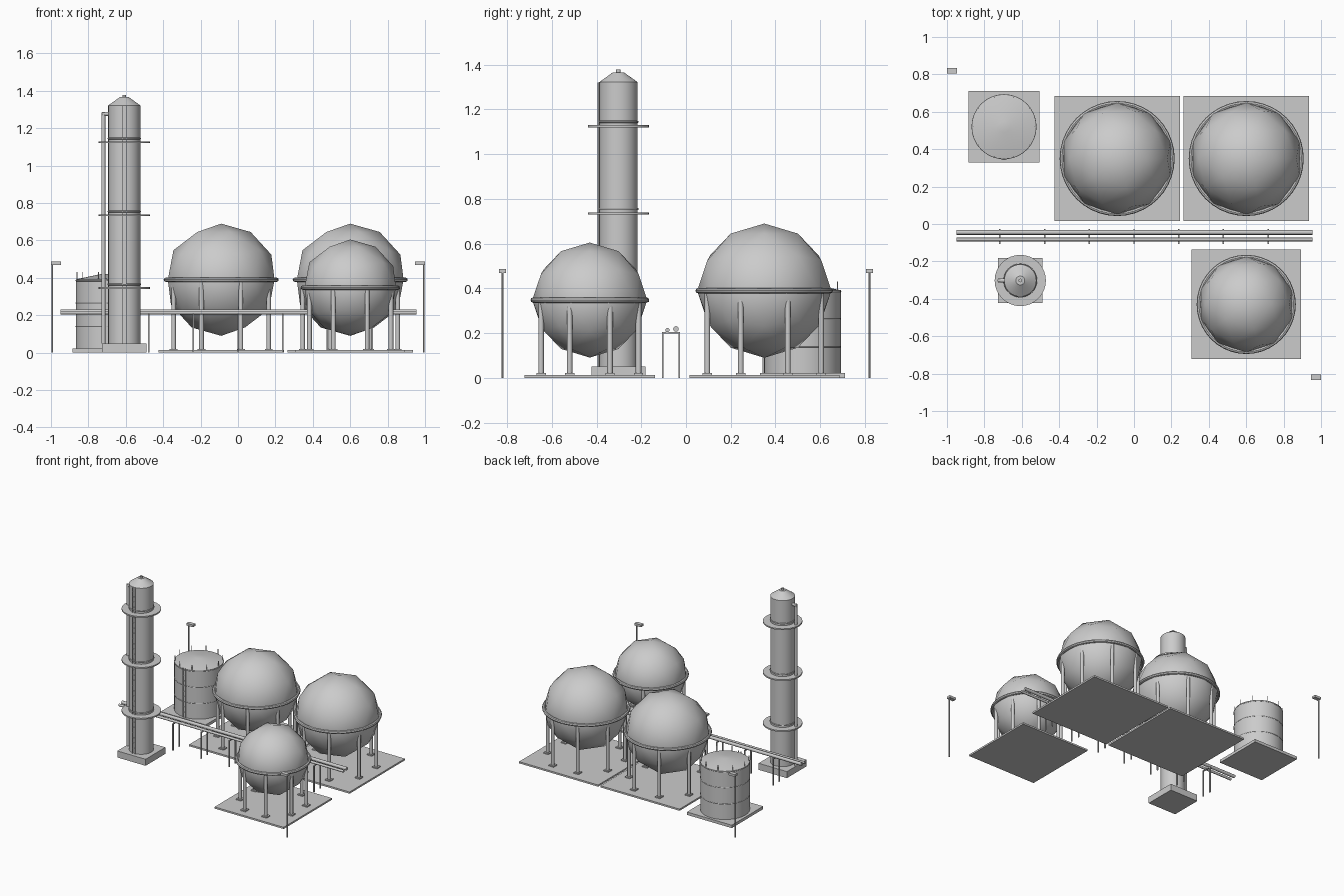
import bpy, math
from math import cos, sin, pi, radians

if "Cube" in bpy.data.objects:
    bpy.data.objects.remove(bpy.data.objects["Cube"])

grey = bpy.data.materials.new("plant_grey")
grey.diffuse_color = (0.6, 0.6, 0.6, 1)
grey.use_nodes = True
grey.node_tree.nodes["Principled BSDF"].inputs["Base Color"].default_value = grey.diffuse_color


def finish(name, smooth=True):
    ob = bpy.context.object
    ob.name = name
    ob.data.materials.clear()
    ob.data.materials.append(grey)
    if smooth:
        bpy.ops.object.shade_smooth_by_angle(angle=radians(35))
    return ob


def box(name, x, y, z0, z1, sx, sy):
    bpy.ops.mesh.primitive_cube_add(size=1, location=(x, y, (z0 + z1) / 2))
    ob = bpy.context.object
    ob.scale = (sx, sy, z1 - z0)
    bpy.ops.object.transform_apply(location=False, rotation=False, scale=True)
    return finish(name, False)


def tube(name, x, y, z0, z1, r, n=32, r_top=None):
    bpy.ops.mesh.primitive_cone_add(vertices=n, radius1=r, radius2=r if r_top is None else r_top,
                                    depth=z1 - z0, location=(x, y, (z0 + z1) / 2))
    return finish(name)


def pipe_x(name, x0, x1, y, z, r, n=12):
    bpy.ops.mesh.primitive_cylinder_add(vertices=n, radius=r, depth=x1 - x0,
                                        location=((x0 + x1) / 2, y, z), rotation=(0, pi / 2, 0))
    return finish(name)


def hoop(name, x, y, z, r, minor, n=32):
    bpy.ops.mesh.primitive_torus_add(major_radius=r, minor_radius=minor, major_segments=n,
                                     minor_segments=8, location=(x, y, z))
    return finish(name)


def ladder(name, x, y, z0, z1, width, step):
    for s in (-1, 1):
        box(name + "_rail", x + s * width / 2, y, z0, z1, 0.004, 0.006)
    z = z0 + step
    while z < z1:
        box(name + "_rung", x, y, z - 0.002, z + 0.002, width, 0.004)
        z += step


# spherical tanks: pad, faceted shell, equator girder, eight legs with foot plates
def sphere_tank(x, y, z, r, pad):
    box("sphere_pad", x, y, 0, 0.013, pad, pad)
    bpy.ops.mesh.primitive_ico_sphere_add(subdivisions=2, radius=r, location=(x, y, z))
    finish("sphere_shell")
    hoop("sphere_girder", x, y, z, r * 0.985, 0.012, 40)
    for k in range(8):
        a = pi / 8 + k * pi / 4
        lx, ly = x + 0.917 * r * cos(a), y + 0.917 * r * sin(a)
        tube("sphere_leg", lx, ly, 0.013, z, 0.0125, 12)
        box("leg_foot", lx, ly, 0.013, 0.021, 0.042, 0.042)


sphere_tank(-0.09, 0.35, 0.39, 0.30, 0.67)
sphere_tank(0.60, 0.35, 0.39, 0.30, 0.67)
sphere_tank(0.60, -0.43, 0.348, 0.257, 0.585)

# distillation column
cx, cy = -0.608, -0.302
box("column_base", cx, cy, 0, 0.05, 0.24, 0.24)
tube("column_shell", cx, cy, 0.05, 1.322, 0.086)
tube("column_cap", cx, cy, 1.322, 1.366, 0.086, r_top=0.024)
tube("column_nozzle", cx, cy, 1.36, 1.378, 0.010, 12)
for z in (0.345, 0.735, 1.125):
    tube("column_platform", cx, cy, z - 0.005, z + 0.005, 0.137)
    hoop("column_band", cx, cy, z + 0.02, 0.085, 0.005)
ladder("column_ladder", cx, cy - 0.090, 0.05, 1.32, 0.022, 0.04)
tube("column_downpipe", cx - 0.112, cy, 0.05, 1.285, 0.011, 12)
pipe_x("column_outlet", cx - 0.12, cx - 0.07, cy, 1.277, 0.011)

# flat-bottomed storage tank
tx, ty = -0.695, 0.52
box("tank_pad", tx, ty, 0, 0.022, 0.38, 0.38)
tube("tank_shell", tx, ty, 0.022, 0.392, 0.172)
tube("tank_roof", tx, ty, 0.392, 0.422, 0.172, r_top=0.03)
for z in (0.14, 0.265, 0.385):
    hoop("tank_band", tx, ty, z, 0.170, 0.004)
for k in range(10):
    a = k * pi / 5
    tube("tank_rail_post", tx + 0.166 * cos(a), ty + 0.166 * sin(a), 0.39, 0.432, 0.0022, 6)
ladder("tank_ladder", tx, ty - 0.176, 0.022, 0.40, 0.022, 0.04)

# pipe rack
pipe_x("rack_pipe_large", -0.95, 0.955, -0.045, 0.219, 0.0125)
pipe_x("rack_pipe_small", -0.95, 0.955, -0.083, 0.214, 0.0095)
for k in range(-3, 4):
    x = k * 0.239
    box("rack_beam", x, -0.067, 0.198, 0.206, 0.008, 0.08)
    for y in (-0.104, -0.030):
        box("rack_post", x, y, 0, 0.2, 0.008, 0.008)

# lamp posts
for s in (-1, 1):
    tube("lamp_post", s * 0.993, -s * 0.82, 0, 0.475, 0.005, 8)
    box("lamp_head", s * 0.973, -s * 0.82, 0.47, 0.487, 0.054, 0.03)
